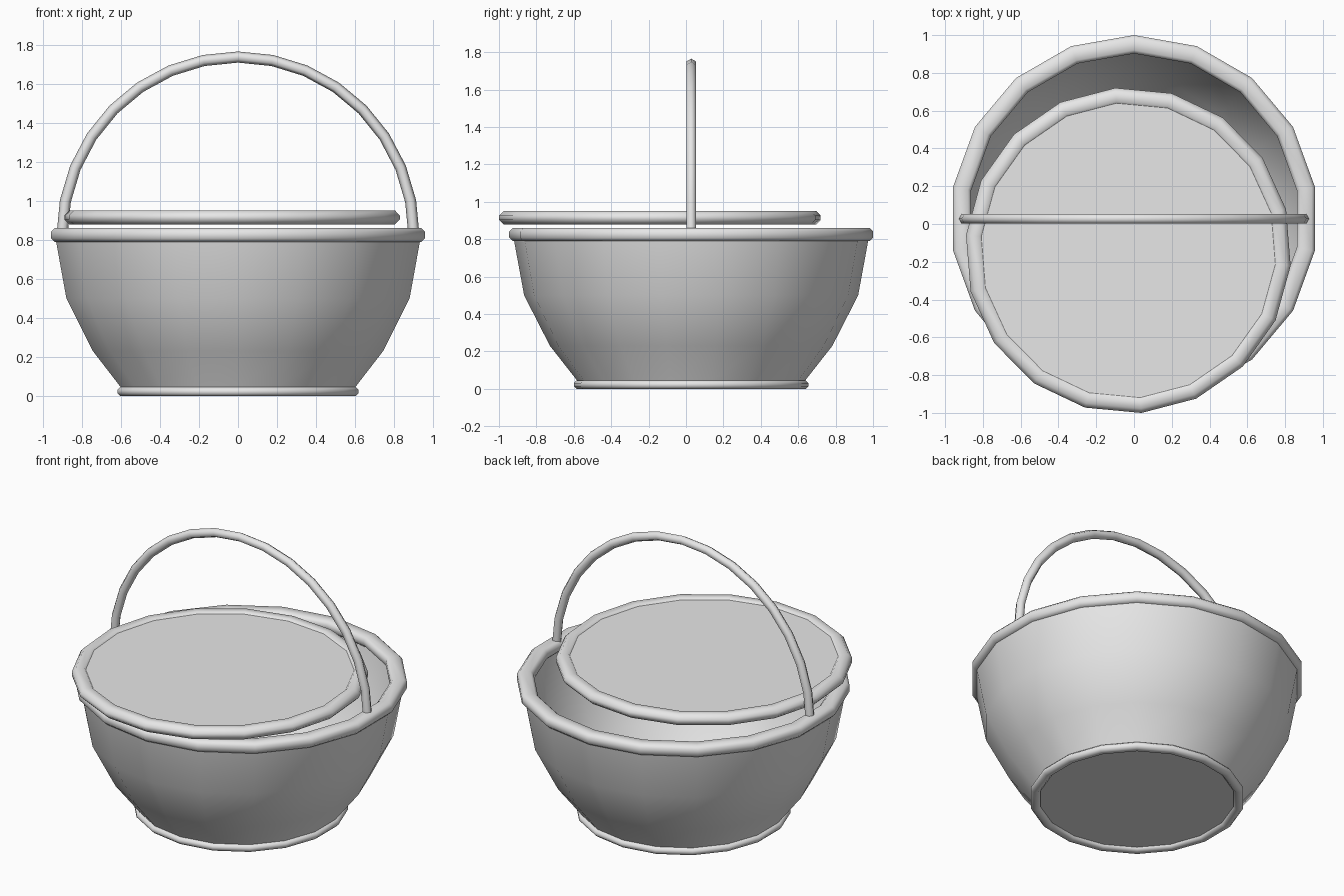
import bpy
import bmesh
from math import sin, cos, pi, radians

cube = bpy.data.objects.get("Cube")
if cube:
    bpy.data.objects.remove(cube)

GREY = (0.8, 0.8, 0.8, 1)
grey = bpy.data.materials.new("plain grey")
grey.use_nodes = True
grey.diffuse_color = GREY
grey.node_tree.nodes["Principled BSDF"].inputs["Base Color"].default_value = GREY

SIDES = 18
POT = (0, 0.0275)       # centre of the pot
LID = (-0.03, -0.14)    # the lid lies off centre


def finish(name, bm, centre, angle=50):
    bmesh.ops.recalc_face_normals(bm, faces=bm.faces)
    mesh = bpy.data.meshes.new(name)
    bm.to_mesh(mesh)
    bm.free()
    mesh.materials.append(grey)
    ob = bpy.data.objects.new(name, mesh)
    ob.location = (*centre, 0)
    bpy.context.collection.objects.link(ob)
    bpy.ops.object.select_all(action='DESELECT')
    ob.select_set(True)
    bpy.context.view_layer.objects.active = ob
    bpy.ops.object.shade_smooth_by_angle(angle=radians(angle))
    return ob


def bridge(bm, a, b):
    for i in range(len(a)):
        j = (i + 1) % len(a)
        bm.faces.new((a[i], a[j], b[j], b[i]))


def lathe(name, profile, centre, turn=90, closed=True):
    """Spin (radius, z) points; an open profile is capped at both ends."""
    bm = bmesh.new()
    angles = [radians(turn) + 2 * pi * i / SIDES for i in range(SIDES)]
    rings = [[bm.verts.new((r * cos(a), r * sin(a), z)) for a in angles]
             for r, z in profile]
    for a, b in zip(rings, rings[1:]):
        bridge(bm, a, b)
    if closed:
        bridge(bm, rings[-1], rings[0])
    else:
        bm.faces.new(rings[0])
        bm.faces.new(rings[-1])
    return finish(name, bm, centre)


def band(r0, r1, z0, z1, c):
    """Box cross-section with cut corners."""
    return [(r0 + c, z0), (r1 - c, z0), (r1, z0 + c), (r1, z1 - c),
            (r1 - c, z1), (r0 + c, z1), (r0, z1 - c), (r0, z0 + c)]


# Bowl: outer wall up, inner wall down, with a floor
outer = [(0.6, 0.02), (0.61, 0.045), (0.755, 0.23), (0.893, 0.5), (0.95, 0.81)]
inner = [(r - 0.03, z + 0.01) for r, z in reversed(outer[1:])]
lathe("bowl", outer + inner, POT, closed=False)

# Rim and foot rings
lathe("bowl_rim", band(0.875, 0.9725, 0.79, 0.86, 0.018), POT)
lathe("foot_ring", band(0.57, 0.6275, 0, 0.045, 0.014), POT)

# Lid: a panel inside a thick ring
lathe("lid_ring", band(0.768, 0.863, 0.88, 0.95, 0.024), LID, turn=94.6)
lathe("lid_panel", [(0.80, 0.89), (0.80, 0.94)], LID, turn=94.6, closed=False)

# Handle: six-sided tube swept over a half circle
STEPS, TUBE = 16, 0.0285
bm = bmesh.new()
loops = []
for i in range(STEPS + 1):
    t = pi * i / STEPS
    loop = []
    for k in range(6):
        out, side = TUBE * cos(k * pi / 3), TUBE * sin(k * pi / 3)
        loop.append(bm.verts.new(((0.902 + out) * cos(t), side,
                                  0.82 + (0.917 + out) * sin(t))))
    loops.append(loop)
for a, b in zip(loops, loops[1:]):
    bridge(bm, a, b)
bm.faces.new(loops[0])
bm.faces.new(loops[-1])
finish("handle", bm, POT, angle=65)
